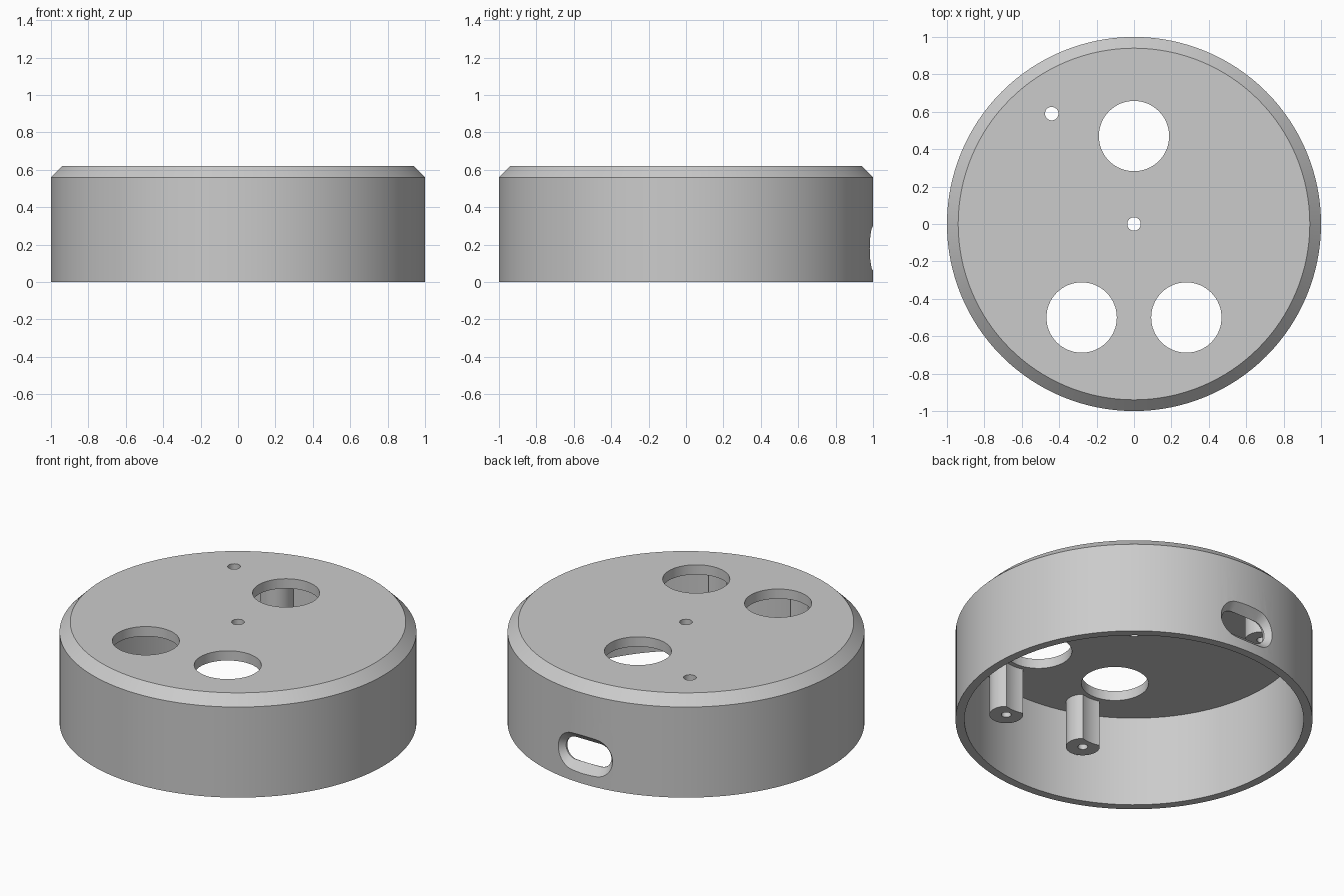
import bpy, bmesh, math
from mathutils import Matrix, Vector

if "Cube" in bpy.data.objects:
    bpy.data.objects.remove(bpy.data.objects["Cube"], do_unlink=True)

HEIGHT, CEILING, POST_BASE = 0.62, 0.56, 0.275
BUTTONS = [(0, 0.47), (-0.28, -0.5), (0.28, -0.5)]

grey = bpy.data.materials.new("plain grey")
grey.use_nodes = True
grey.diffuse_color = (0.6, 0.6, 0.6, 1)
grey.node_tree.nodes["Principled BSDF"].inputs["Base Color"].default_value = (0.6, 0.6, 0.6, 1)


def make_object(name, bm):
    bmesh.ops.recalc_face_normals(bm, faces=bm.faces[:])
    mesh = bpy.data.meshes.new(name)
    bm.to_mesh(mesh)
    bm.free()
    mesh.materials.append(grey)
    obj = bpy.data.objects.new(name, mesh)
    bpy.context.collection.objects.link(obj)
    return obj


def cylinder(name, x, y, radius, bottom, top, sides=64):
    bm = bmesh.new()
    bmesh.ops.create_cone(bm, cap_ends=True, segments=sides, radius1=radius, radius2=radius,
                          depth=top - bottom,
                          matrix=Matrix.Translation((x, y, (bottom + top) / 2)))
    return make_object(name, bm)


def select_only(obj):
    bpy.ops.object.select_all(action='DESELECT')
    obj.select_set(True)
    bpy.context.view_layer.objects.active = obj


def cut(obj, cutter):
    cutter.hide_render = True
    mod = obj.modifiers.new("cut", 'BOOLEAN')
    mod.operation, mod.solver, mod.object = 'DIFFERENCE', 'EXACT', cutter
    select_only(obj)
    bpy.ops.object.modifier_apply(modifier=mod.name)
    bpy.data.objects.remove(cutter, do_unlink=True)


def smooth(obj):
    select_only(obj)
    bpy.ops.object.shade_smooth_by_angle(angle=math.radians(30))


def lathe(name, profile, sides=128):
    bm = bmesh.new()
    verts = [bm.verts.new((r, 0, z)) for r, z in profile]
    edges = [bm.edges.new(pair) for pair in zip(verts, verts[1:])]
    bmesh.ops.spin(bm, geom=verts + edges, axis=(0, 0, 1), cent=(0, 0, 0),
                   angle=math.tau, steps=sides)
    bmesh.ops.remove_doubles(bm, verts=bm.verts[:], dist=0.0001)
    return make_object(name, bm)


def slot_cutter(sections, straight=0.085, z=0.18, steps=16):
    # Loft of stadium outlines, one per (y, radius)
    bm = bmesh.new()
    rings = []
    for y, radius in sections:
        ring = []
        for side, start in ((1, -math.pi / 2), (-1, math.pi / 2)):
            for i in range(steps + 1):
                a = start + math.pi * i / steps
                ring.append(bm.verts.new((side * straight + radius * math.cos(a), y,
                                          z + radius * math.sin(a))))
        rings.append(ring)
    for a, b in zip(rings, rings[1:]):
        for i in range(len(a)):
            j = (i + 1) % len(a)
            bm.faces.new((a[i], a[j], b[j], b[i]))
    bm.faces.new(rings[0])
    bm.faces.new(rings[-1])
    return make_object("slot_cutter", bm)


# Hollow round housing with a chamfered top edge
housing = lathe("housing", [(0, HEIGHT), (0.94, HEIGHT), (1, CEILING), (1, 0),
                            (0.95, 0), (0.95, CEILING), (0, CEILING)])

# Round openings in the top plate
for x, y in BUTTONS:
    cut(housing, cylinder("button_cutter", x, y, 0.188, 0.5, 0.7))
for x, y in [(0, 0), (-0.44, 0.59)]:
    cut(housing, cylinder("pinhole_cutter", x, y, 0.036, 0.5, 0.7, 32))

# Flared cable slot through the back wall
cut(housing, slot_cutter([(1.05, 0.165), (0.95, 0.07), (0.85, 0.07)]))
smooth(housing)

# Four screw posts under the top plate, relieved around the openings
for depth, y in (("front", -0.78), ("back", 0.78)):
    for side, x in (("left", 0.28), ("right", -0.28)):
        post = cylinder(f"{depth}_{side}_screw_post", x, y, 0.095, POST_BASE, CEILING + 0.01, 48)
        cut(post, cylinder("pilot_cutter", x, y, 0.028, 0.2, 0.5, 32))
        for bx, by in BUTTONS:
            if (Vector((bx, by)) - Vector((x, y))).length < 0.3:
                cut(post, cylinder("relief_cutter", bx, by, 0.216, 0.2, 0.6))
        smooth(post)
